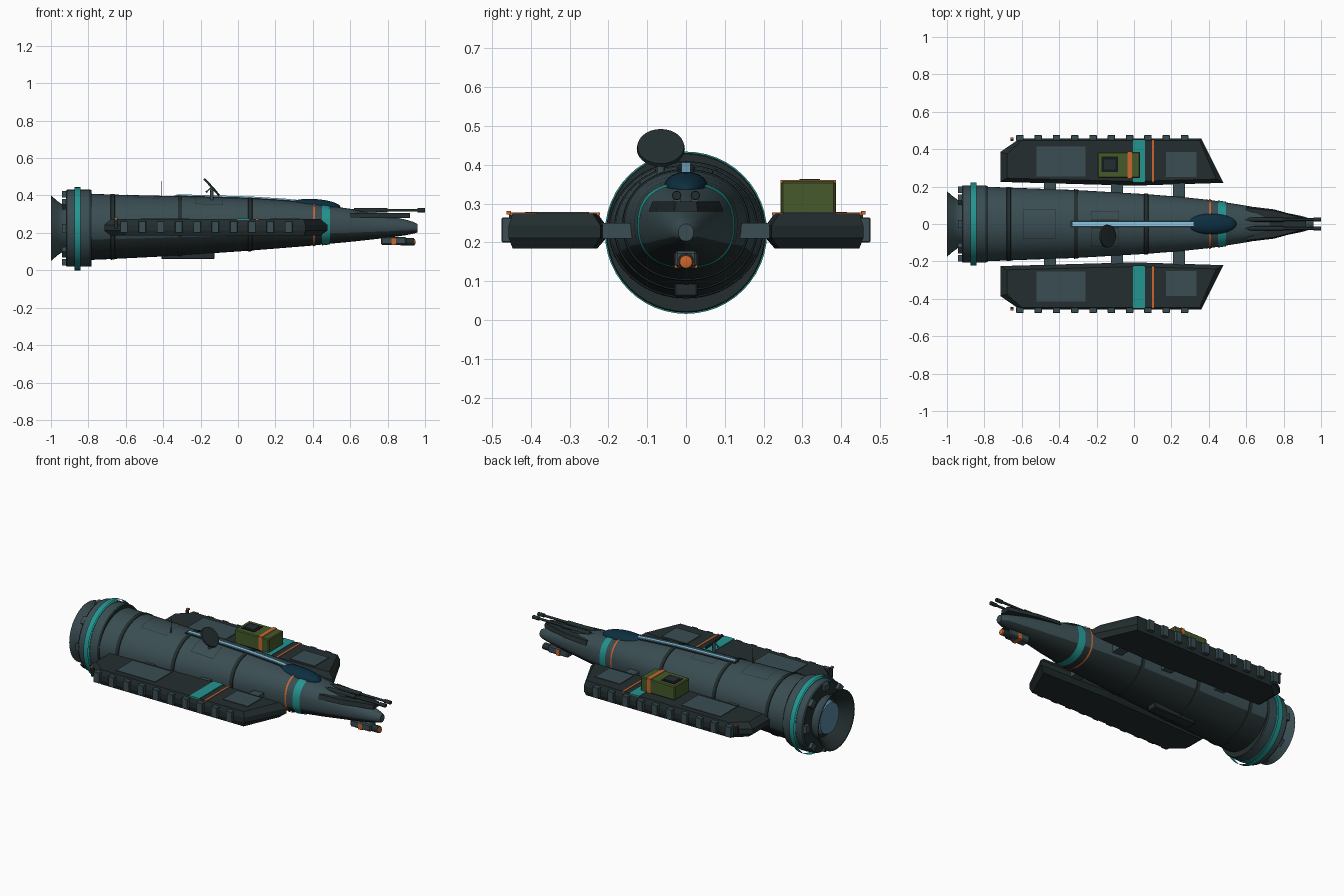
import bpy, bmesh, math
from mathutils import Vector, Matrix

if "Cube" in bpy.data.objects:
    bpy.data.objects.remove(bpy.data.objects["Cube"])

def mat(name, r, g, b):
    m = bpy.data.materials.new(name)
    m.diffuse_color = (r, g, b, 1)
    m.use_nodes = True
    m.node_tree.nodes["Principled BSDF"].inputs["Base Color"].default_value = m.diffuse_color
    return m

HULL = mat("slate hull", 0.042, 0.075, 0.086)
DARK = mat("dark plating", 0.017, 0.027, 0.028)
BLACK = mat("black", 0.008, 0.010, 0.011)
TEAL = mat("teal", 0.016, 0.30, 0.28)
ORANGE = mat("orange", 0.60, 0.13, 0.025)
CANOPY = mat("canopy blue", 0.004, 0.028, 0.052)
ICE = mat("ice blue", 0.25, 0.58, 0.80)
GLOW = mat("engine blue", 0.10, 0.24, 0.36)
GREEN = mat("cargo green", 0.058, 0.10, 0.024)

def make(name, bm, m, smooth=False):
    bmesh.ops.recalc_face_normals(bm, faces=bm.faces)
    me = bpy.data.meshes.new(name)
    bm.to_mesh(me)
    bm.free()
    me.materials.append(m)
    ob = bpy.data.objects.new(name, me)
    bpy.context.collection.objects.link(ob)
    if smooth:
        bpy.ops.object.select_all(action='DESELECT')
        ob.select_set(True)
        bpy.context.view_layer.objects.active = ob
        bpy.ops.object.shade_smooth_by_angle(angle=math.radians(35))
    return ob

def loft(name, rings, m, cap=True, smooth=False):
    bm = bmesh.new()
    vs = [[bm.verts.new(p) for p in r] for r in rings]
    n = len(rings[0])
    for a, b in zip(vs, vs[1:]):
        for i in range(n):
            bm.faces.new((a[i], a[(i + 1) % n], b[(i + 1) % n], b[i]))
    if cap:
        bm.faces.new(vs[0])
        bm.faces.new(vs[-1])
    return make(name, bm, m, smooth)

def lathe(name, prof, m, y=0, z=0, seg=16, cap=True, smooth=True):
    # profile of (x, radius) turned about the x axis
    ang = [2 * math.pi * i / seg for i in range(seg)]
    return loft(name, [[(x, y + r * math.cos(a), z + r * math.sin(a)) for a in ang]
                       for x, r in prof], m, cap, smooth)

def box(name, x0, x1, y0, y1, z0, z1, m, bevel=0):
    bm = bmesh.new()
    bmesh.ops.create_cube(bm, size=1)
    for v in bm.verts:
        v.co = Vector(((x0 + x1) / 2 + v.co.x * (x1 - x0), (y0 + y1) / 2 + v.co.y * (y1 - y0),
                       (z0 + z1) / 2 + v.co.z * (z1 - z0)))
    if bevel:
        bmesh.ops.bevel(bm, geom=bm.edges[:], offset=bevel, segments=1, affect='EDGES')
    return make(name, bm, m)

# Hull stations: x, half width, top, bottom, squareness
ST = [(-0.80, .200, .410, .055, 2), (-0.68, .195, .405, .060, 2), (-0.32, .182, .396, .078, 2),
      (0.06, .160, .385, .105, 2.1), (0.25, .145, .373, .120, 2.2), (0.41, .128, .358, .133, 2.4),
      (0.50, .114, .343, .143, 2.4), (0.60, .098, .329, .152, 2.4), (0.70, .080, .311, .163, 2.3),
      (0.80, .062, .292, .174, 2.2), (0.90, .042, .270, .188, 2), (0.94, .030, .258, .196, 2),
      (0.96, .020, .248, .203, 2)]

def station(x):
    for a, b in zip(ST, ST[1:]):
        if x <= b[0]:
            t = (x - a[0]) / (b[0] - a[0])
            return [p + (q - p) * t for p, q in zip(a, b)]

def section(x, off=0, n=48):
    _, w, top, bot, e = station(x)
    out = []
    for i in range(n):
        c, s = math.cos(2 * math.pi * i / n), math.sin(2 * math.pi * i / n)
        out.append((x, math.copysign(abs(c) ** (2 / e), c) * (w + off),
                    (top + bot) / 2 + math.copysign(abs(s) ** (2 / e), s) * ((top - bot) / 2 + off)))
    return out

# Hull with a darker belly
hull = loft("hull", [section(s[0]) for s in ST], HULL, smooth=True)
hull.data.materials.append(DARK)
for p in hull.data.polygons:
    p.material_index = int(p.normal.z < -.4)
for i, x in enumerate((-0.67, -0.31, 0.065)):
    loft(f"hull_band_{i}", [section(x - .012, -.002), section(x - .01, .004),
                            section(x + .01, .004), section(x + .012, -.002)], DARK, False, True)
loft("hull_stripe_orange", [section(.402, .004), section(.412, .004)], ORANGE, False, True)
loft("hull_stripe_teal", [section(.450, .004), section(.492, .004)], TEAL, False, True)

# Engine collar, ring and nozzle
CZ = 0.225
lathe("engine_collar", [(-.92, .12), (-.92, .2), (-.915, .206), (-.79, .206), (-.786, .203)],
      HULL, 0, CZ, 48)
lathe("collar_front", [(-.787, .2045), (-.783, .203), (-.783, .15)], DARK, 0, CZ, 48)
lathe("collar_rear", [(-.921, .2), (-.923, .2), (-.923, .12)], DARK, 0, CZ, 48)
lathe("collar_ring", [(-.873, .222), (-.842, .222)], TEAL, 0, .222, 48, False)
lathe("collar_stripe", [(-.873, .2), (-.873, .209), (-.842, .209), (-.842, .2)], TEAL, 0, CZ, 48, False)
lathe("nozzle", [(-.9, .125), (-.94, .128), (-.965, .145), (-1, .175), (-1, .168)], HULL, 0, CZ, 40, False)
lathe("nozzle_lining", [(-1, .168), (-.965, .135), (-.925, .115)], DARK, 0, CZ, 40, False)
lathe("engine_glow", [(-.955, .09), (-.92, .1)], GLOW, 0, CZ, 32)
for i in range(8):
    ob = box(f"collar_clamp_{i}", -.94, -.905, -.022, .022, .165, .2, HULL)
    ob.data.transform(Matrix.Translation((0, 0, CZ)) @ Matrix.Rotation(i * math.pi / 4, 4, 'X'))

# Canopy and dorsal spine
bm = bmesh.new()
bmesh.ops.create_uvsphere(bm, u_segments=32, v_segments=16, radius=1)
bmesh.ops.transform(bm, matrix=Matrix.Translation((.41, 0, .345)) @ Matrix.Rotation(.06, 4, 'Y')
                    @ Matrix.Diagonal((.138, .056, .036, 1)), verts=bm.verts)
make("canopy", bm, CANOPY, True)

def strip(name, x0, x1, hw, h, m):
    def ring(x, z):
        return [(x, -hw, z - .03), (x, hw, z - .03), (x, hw, z), (x, -hw, z)]
    loft(name, [ring(x, station(x)[2] + h) for x in (x0, -.3, .06, .25, x1)], m)
strip("spine_base", -.34, .375, .019, .004, DARK)
strip("spine_light", -.33, .37, .011, .010, ICE)

# Thin hatch outlines on the upper hull
def hatch(name, x0, x1, y0, y1):
    def top(x, y):
        _, w, t, b, e = station(x)
        return (t + b) / 2 + (t - b) / 2 * (1 - abs(y / w) ** e) ** (1 / e) + .0015
    bm = bmesh.new()
    r = .003
    for a, b, c, d in ((x0, x1, y0, y0 + r), (x0, x1, y1 - r, y1), (x0, x0 + r, y0, y1), (x1 - r, x1, y0, y1)):
        for k in range(6):
            p, q = c + (d - c) * k / 6, c + (d - c) * (k + 1) / 6
            bm.faces.new([bm.verts.new((x, y, top(x, y))) for x, y in ((a, p), (b, p), (b, q), (a, q))])
    make(name, bm, DARK)
hatch("rear_hatch", -.59, -.42, -.08, .08)
hatch("mid_hatch_left", -.23, -.08, .02, .07)
hatch("mid_hatch_right", -.23, -.08, -.12, -.02)

# Dish antenna, whip antenna, belly keel
lathe("dish_mast", [(0, .011), (.075, .008)], HULL, 0, 0, 12).data.transform(
    Matrix.Translation((-.14, -.065, .365)) @ Matrix.Rotation(-math.pi / 2, 4, 'Y'))
tilt = Matrix.Translation((-.14, -.065, .445)) @ Matrix.Rotation(math.radians(-42), 4, 'Y') \
    @ Matrix.Rotation(math.pi, 4, 'Z')
lathe("dish", [(-.006, .02), (-.004, .06), (.006, .062), (.006, .056), (.001, .02)],
      DARK, 0, 0, 28).data.transform(tilt)
lathe("dish_feed", [(0, .003), (.035, .003), (.035, .006), (.042, .006)], HULL, 0, 0, 8).data.transform(tilt)
lathe("whip_antenna", [(.38, .0022), (.478, .0015)], DARK, 0, 0, 6).data.transform(
    Matrix.Translation((-.41, -.05, 0)) @ Matrix.Rotation(-math.pi / 2, 4, 'Y'))
box("belly_keel", -.41, -.125, -.03, .03, .06, .1, DARK, .004)

# Nose brow, twin guns, chin sensor
loft("nose_brow", [[(x, -w, .28), (x, w, .28), (x, w * .9, .306), (x, -w * .9, .306)]
                   for x, w in ((.6, .096), (.75, .078), (.92, .03))], DARK)
for s in (-1, 1):
    y = .024 * s
    lathe(f"gun_barrel_{s}", [(.55, .008), (.62, .008), (.62, .012), (.8, .012), (.8, .007), (.96, .007),
                              (.96, .011), (1, .011)], DARK, y, .321, 14)
    box(f"gun_mount_{s}", .66, .74, y - .01, y + .01, .29, .322, HULL)
box("chin_housing", .765, .9, -.028, .028, .136, .178, HULL, .006)
box("chin_band", .82, .845, -.0295, .0295, .1345, .172, ORANGE)
lathe("chin_barrel", [(.87, .02), (.94, .02)], DARK, 0, .153, 18)
lathe("chin_lens", [(.938, .018), (.946, .016), (.948, .008)], ORANGE, 0, .15, 18)

# Side pods, mirrored
MID = [(-.715, .225), (-.715, .385), (-.61, .457), (.36, .457), (.478, .22), (0, .205)]
INS = [(-.68, .245), (-.68, .375), (-.6, .447), (.35, .447), (.44, .24), (0, .228)]
for s, side in ((1, "left"), (-1, "right")):
    loft(f"{side}_pod", [[(x, y * s, z) for x, y in o] for o, z in
                         ((INS, .185), (MID, .212), (MID, .243), (INS, .274))], DARK)
    # stripes across the pod top
    ys = sorted((.222 * s, .453 * s))
    for nm, x0, x1, m in (("teal", -.005, .06, TEAL), ("orange", .095, .106, ORANGE)):
        box(f"{side}_pod_stripe_{nm}", x0, x1, *ys, .270, .277, m)
    # lighter deck plates
    for i, (x0, x1, a, b) in enumerate(((-.52, -.26, .255, .415), (.17, .335, .25, .385))):
        ys = sorted((a * s, b * s))
        box(f"{side}_deck_plate_{i}", x0, x1, *ys, .27, .278, HULL)
    # ribs along the outer edge
    for i in range(10):
        x = -.61 + .0978 * i
        ys = sorted((.445 * s, .475 * s))
        box(f"{side}_rib_{i}", x - .02, x + .02, *ys, .2, .264, HULL, .002)
    # struts to the hull
    for i, x in enumerate((-.45, -.09, .24)):
        ys = sorted((.1 * s, .24 * s))
        box(f"{side}_strut_{i}", x - .032, x + .032, *ys, .21, .25, HULL)
    # navigation lamp
    box(f"{side}_lamp_post", -.66, -.645, .45 * s - .006, .45 * s + .006, .22, .272, DARK)
    box(f"{side}_lamp", -.66, -.645, .457 * s - .006, .457 * s + .006, .272, .281, ORANGE)

# Cargo crate on the left pod
box("cargo_crate", -.195, .033, .245, .385, .274, .358, GREEN, .005)
box("crate_panel", -.175, -.085, .277, .36, .355, .361, BLACK)
box("crate_panel_inner", -.16, -.1, .292, .345, .358, .363, DARK)
box("crate_strap", -.035, -.012, .243, .387, .274, .361, ORANGE)
